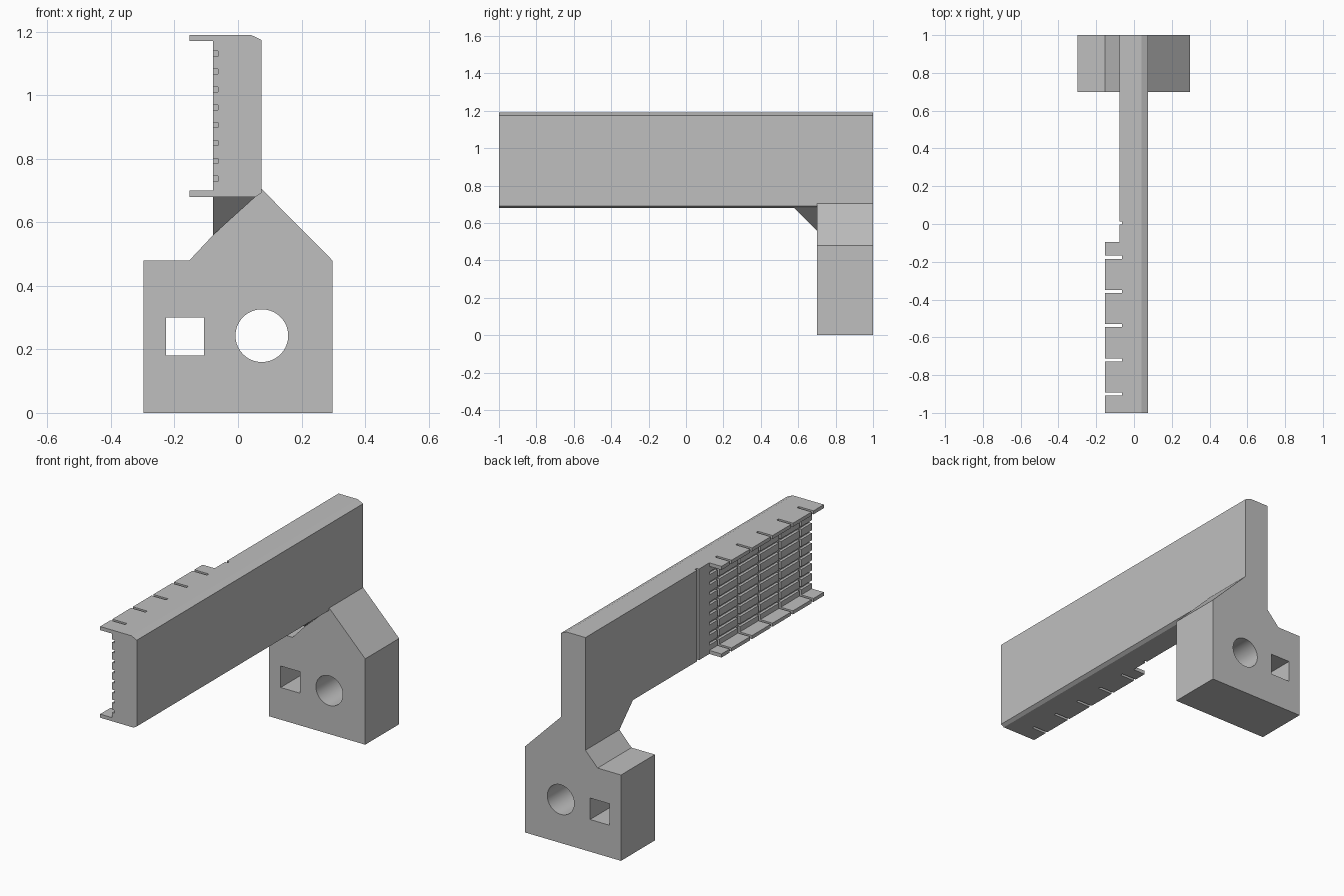
import bpy
import bmesh
from math import radians, pi
from mathutils import Matrix, Vector

cube = bpy.data.objects.get("Cube")
if cube:
    bpy.data.objects.remove(cube, do_unlink=True)

grey = bpy.data.materials.new("plain grey")
grey.use_nodes = True
colour = (0.52, 0.52, 0.52, 1)
grey.diffuse_color = colour
grey.node_tree.nodes["Principled BSDF"].inputs["Base Color"].default_value = colour


def finish(name, bm):
    bmesh.ops.recalc_face_normals(bm, faces=bm.faces)
    mesh = bpy.data.meshes.new(name)
    bm.to_mesh(mesh)
    bm.free()
    mesh.materials.append(grey)
    obj = bpy.data.objects.new(name, mesh)
    bpy.context.collection.objects.link(obj)
    return obj


def prism(name, profile, y0, y1):
    """Extrude an x-z outline along y."""
    bm = bmesh.new()
    face = bm.faces.new([bm.verts.new((x, y0, z)) for x, z in profile])
    grown = bmesh.ops.extrude_face_region(bm, geom=[face])["geom"]
    verts = [v for v in grown if isinstance(v, bmesh.types.BMVert)]
    bmesh.ops.translate(bm, verts=verts, vec=(0, y1 - y0, 0))
    return finish(name, bm)


def boxes(name, bounds):
    """One mesh of separate boxes, each given by its low and high corner."""
    bm = bmesh.new()
    for low, high in bounds:
        low, high = Vector(low), Vector(high)
        place = Matrix.Translation((low + high) / 2) @ Matrix.Diagonal((*(high - low), 1))
        bmesh.ops.create_cube(bm, size=1, matrix=place)
    return finish(name, bm)


def cut(obj, cutter):
    mod = obj.modifiers.new("cut", "BOOLEAN")
    mod.operation = "DIFFERENCE"
    mod.solver = "EXACT"
    mod.object = cutter
    cutter.hide_render = True
    bpy.context.view_layer.objects.active = obj
    bpy.ops.object.modifier_apply(modifier=mod.name)
    bpy.data.objects.remove(cutter, do_unlink=True)


LEFT, RIGHT, LIP, DEEP = -0.078, 0.074, -0.153, -0.063
LOW, HIGH, FLANGE_END = 0.68, 1.19, -0.095

# Long beam with a lip along its top and bottom
beam = prism("beam", [(LIP, LOW), (0.055, LOW), (RIGHT, 0.692), (RIGHT, 1.174),
                      (0.04, HIGH), (LIP, HIGH), (LIP, 1.17), (LEFT, 1.17),
                      (LEFT, 0.70), (LIP, 0.70)], -1, 1)
cut(beam, boxes("lip_trim", [((-0.3, FLANGE_END, 0.5), (LEFT, 1.2, 1.4))]))

# Upright slots through the lips and into the beam face
slots = [-0.9 + 0.181 * i for i in range(6)]
cut(beam, boxes("slot_cutter", [((-0.3, y - 0.008, 0.5), (DEEP, y + 0.008, 1.4))
                                for y in slots]))

# Level grooves along the beam face
grooves = [0.737 + 0.0562 * i for i in range(8)]
cut(beam, boxes("groove_cutter", [((-0.1, -1.1, z - 0.008), (DEEP, FLANGE_END, z + 0.008))
                                  for z in grooves]))

# End block with its neck reaching up to the beam
block = prism("end_block", [(-0.298, 0), (0.297, 0), (0.297, 0.48), (RIGHT, 0.705),
                            (0.055, LOW), (LEFT, LOW), (LEFT, 0.56),
                            (-0.153, 0.48), (-0.298, 0.48)], 0.70, 1)
cut(block, boxes("square_hole", [((-0.226, 0.5, 0.18), (-0.107, 1.2, 0.30))]))
bm = bmesh.new()
bmesh.ops.create_cone(bm, cap_ends=True, segments=64, radius1=0.083, radius2=0.083, depth=1,
                      matrix=Matrix.Translation((0.075, 0.85, 0.243)) @ Matrix.Rotation(pi / 2, 4, "X"))
cut(block, finish("round_hole", bm))

# Sloping brace in the corner under the beam
bm = bmesh.new()
corners = [(LEFT, 0.58, LOW), (0.055, 0.58, LOW), (LEFT, 0.70, 0.56),
           (LEFT, 0.70, LOW), (0.055, 0.70, LOW)]
bmesh.ops.convex_hull(bm, input=[bm.verts.new(c) for c in corners])
brace = finish("corner_brace", bm)

for obj in (beam, block, brace):
    bpy.ops.object.select_all(action="DESELECT")
    obj.select_set(True)
    bpy.context.view_layer.objects.active = obj
    bpy.ops.object.shade_smooth_by_angle(angle=radians(20))
